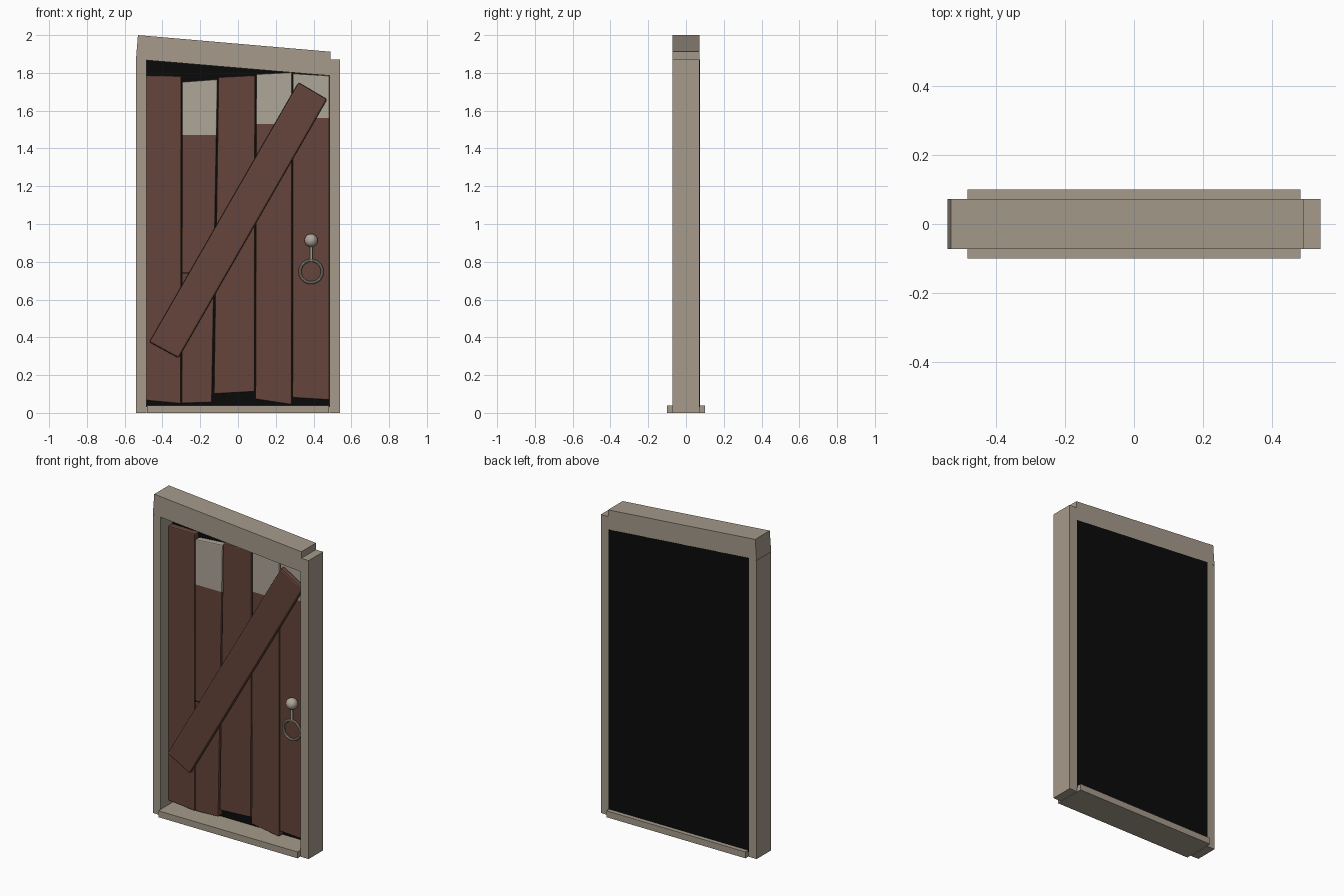
import bpy, bmesh
from mathutils import Vector

cube = bpy.data.objects.get("Cube")
if cube:
    bpy.data.objects.remove(cube, do_unlink=True)


def material(name, r, g, b):
    m = bpy.data.materials.new(name)
    m.use_nodes = True
    m.diffuse_color = (r, g, b, 1)
    m.node_tree.nodes["Principled BSDF"].inputs["Base Color"].default_value = (r, g, b, 1)
    return m


STONE = material("weathered frame", 0.38, 0.325, 0.26)
PALE = material("bare wood and iron", 0.43, 0.38, 0.315)
WOOD = material("brown wood", 0.13, 0.06, 0.043)
DARK = material("dark backing", 0.003, 0.003, 0.003)


def slab(name, outline, front, back, mat, bevel=0, tip=None):
    """Extrude an (x, z) outline from front to back; optionally bare above tip."""
    bm = bmesh.new()
    face = bm.faces.new([bm.verts.new((x, front, z)) for x, z in outline])
    out = bmesh.ops.extrude_face_region(bm, geom=[face])
    for v in out["geom"]:
        if isinstance(v, bmesh.types.BMVert):
            v.co.y = back
    mesh = bpy.data.meshes.new(name)
    mesh.materials.append(mat)
    if tip:
        mesh.materials.append(PALE)
        bmesh.ops.bisect_plane(bm, geom=bm.verts[:] + bm.edges[:] + bm.faces[:],
                               plane_co=(0, 0, tip), plane_no=(0, 0, 1))
        for f in bm.faces:
            f.material_index = int(f.calc_center_median().z > tip)
    bmesh.ops.recalc_face_normals(bm, faces=bm.faces[:])
    bm.to_mesh(mesh)
    bm.free()
    obj = bpy.data.objects.new(name, mesh)
    bpy.context.collection.objects.link(obj)
    if bevel:
        mod = obj.modifiers.new("worn edges", 'BEVEL')
        mod.width = bevel
        mod.segments = 2
        mod.limit_method = 'ANGLE'
    return obj


def rect(x0, x1, z0, z1):
    return [(x0, z0), (x1, z0), (x1, z1), (x0, z1)]


# Frame: two posts, threshold and crooked lintel
D = 0.072
slab("right_post", rect(-0.54, -0.485, 0, 1.87), -D, D, STONE)
slab("left_post", rect(0.485, 0.54, 0, 1.87), -D, D, STONE)
slab("threshold", rect(-0.482, 0.482, 0, 0.04), -0.1, 0.1, STONE)
slab("lintel", [(-0.54, 1.872), (0.487, 1.785), (0.49, 1.912), (-0.53, 2.0)], -D, D, STONE)

# Dark panel closing the back
slab("backing", [(-0.487, 0.03), (0.487, 0.03), (0.487, 1.79), (-0.487, 1.872)],
     0.045, D + 0.001, DARK)

# Uneven planks: outline bottom-left, bottom-right, top-right, top-left; bare tip height
planks = [
    ([(-0.485, 0.065), (-0.302, 0.048), (-0.3, 1.783), (-0.485, 1.787)], None),
    ([(-0.298, 0.05), (-0.138, 0.055), (-0.108, 1.766), (-0.296, 1.752)], 1.47),
    ([(-0.128, 0.1), (0.088, 0.112), (0.091, 1.787), (-0.104, 1.777)], None),
    ([(0.092, 0.072), (0.284, 0.043), (0.286, 1.803), (0.097, 1.793)], 1.53),
    ([(0.288, 0.08), (0.484, 0.068), (0.484, 1.785), (0.29, 1.797)], 1.56),
]
for i, (outline, tip) in enumerate(planks):
    slab(f"plank_{i + 1}", outline, 0.0, 0.042, WOOD, 0.006, tip)

# Crack across the second plank
slab("plank_crack", rect(-0.297, -0.225, 0.737, 0.744), -0.001, 0.002, DARK)

# Diagonal brace
slab("brace", [(-0.47, 0.375), (-0.315, 0.29), (0.472, 1.66), (0.32, 1.75)],
     -0.032, 0.0, WOOD, 0.01)


# Door pull: knob, stem and ring
def finish(name):
    obj = bpy.context.object
    obj.name = name
    obj.data.materials.append(PALE)
    bpy.ops.object.shade_smooth_by_angle()


HX, HY = 0.387, -0.02
bpy.ops.mesh.primitive_uv_sphere_add(segments=24, ring_count=12, radius=0.035,
                                     location=(HX, HY, 0.913))
finish("knob")
bpy.ops.mesh.primitive_cylinder_add(vertices=12, radius=0.007, depth=0.1,
                                    location=(HX, HY, 0.85))
finish("pull_stem")
bpy.ops.mesh.primitive_torus_add(major_segments=36, minor_segments=10, major_radius=0.059,
                                 minor_radius=0.008, location=(HX, HY, 0.748),
                                 rotation=(1.5708, 0, 0))
finish("pull_ring")
